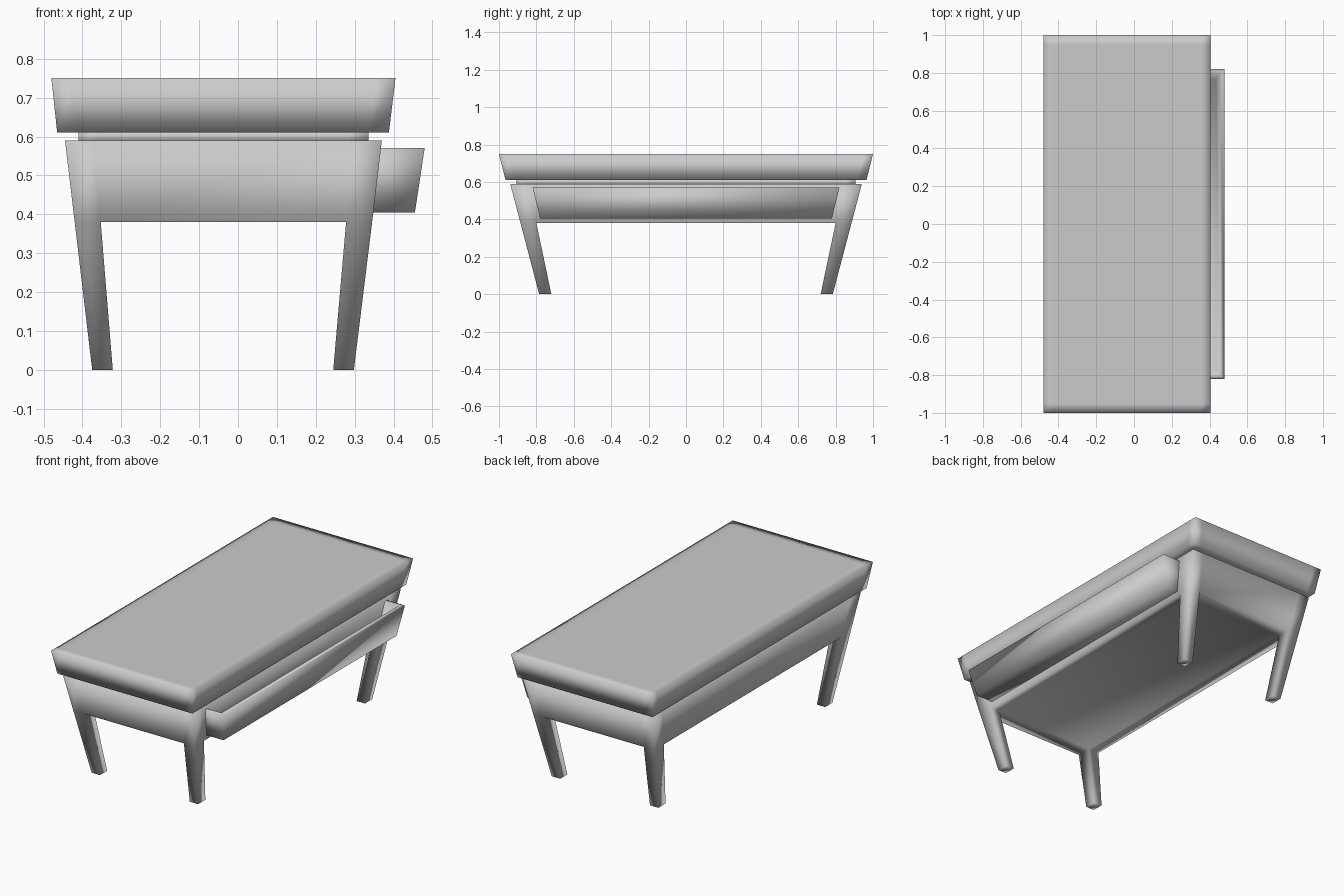
import bpy, bmesh

if "Cube" in bpy.data.objects:
    bpy.data.objects.remove(bpy.data.objects["Cube"])


def finish(name, bm):
    bmesh.ops.remove_doubles(bm, verts=bm.verts, dist=1e-5)
    bmesh.ops.recalc_face_normals(bm, faces=bm.faces)
    for f in bm.faces:
        f.smooth = True
    me = bpy.data.meshes.new(name)
    bm.to_mesh(me)
    bm.free()
    ob = bpy.data.objects.new(name, me)
    bpy.context.collection.objects.link(ob)


def quad(bm, pts):
    bm.faces.new([bm.verts.new(p) for p in pts])


# border cells of a 4x4 grid, walked anticlockwise
RING = [(0, 0), (1, 0), (2, 0), (3, 0), (3, 1), (3, 2),
        (3, 3), (2, 3), (1, 3), (0, 3), (0, 2), (0, 1)]


def level(x0, x1, y, z, ix, iy):
    """Grid lines of one level: outer edges plus lines inset by ix, iy."""
    return (x0, x0 + ix, x1 - ix, x1), (-y, -y + iy, y - iy, y), z


def pt(lv, i, j):
    return lv[0][i], lv[1][j], lv[2]


def walls(bm, a, b):
    for k in range(12):
        p, q = RING[k], RING[(k + 1) % 12]
        quad(bm, [pt(a, *p), pt(a, *q), pt(b, *q), pt(b, *p)])


def cell(bm, lv, i, j):
    quad(bm, [pt(lv, i, j), pt(lv, i + 1, j), pt(lv, i + 1, j + 1), pt(lv, i, j + 1)])


def cap(bm, lv, corners=True):
    for i in range(3):
        for j in range(3):
            if corners or i == 1 or j == 1:
                cell(bm, lv, i, j)


# flared slab top
def slab(name, low, high):
    bm = bmesh.new()
    walls(bm, low, high)
    cap(bm, low)
    cap(bm, high)
    finish(name, bm)


slab("tabletop", level(-0.465, 0.388, 0.965, 0.61, 0.05, 0.05),
     level(-0.48, 0.405, 1.0, 0.75, 0.05, 0.05))

# recessed band under the top
slab("neck", level(-0.41, 0.335, 0.905, 0.585, 0.05, 0.05),
     level(-0.41, 0.335, 0.905, 0.615, 0.05, 0.05))

# apron with the four tapered legs drawn out of its corner cells
bm = bmesh.new()
rim = level(-0.445, 0.37, 0.94, 0.59, 0.07, 0.09)
base = level(-0.42, 0.345, 0.885, 0.38, 0.067, 0.085)
foot = level(-0.375, 0.298, 0.785, 0.0, 0.053, 0.065)
walls(bm, base, rim)
cap(bm, rim)
cap(bm, base, corners=False)
for i in (0, 2):
    for j in (0, 2):
        cell(bm, foot, i, j)
        loop = [(i, j), (i + 1, j), (i + 1, j + 1), (i, j + 1)]
        for k in range(4):
            p, q = loop[k], loop[(k + 1) % 4]
            quad(bm, [pt(base, *p), pt(base, *q), pt(foot, *q), pt(foot, *p)])
finish("apron_and_legs", bm)


# open-topped flared drawer, pulled out on the right side
def rect(x0, x1, y, z):
    return [(x0, -y, z), (x1, -y, z), (x1, y, z), (x0, y, z)]


bm = bmesh.new()
loops = [rect(0.29, 0.455, 0.78, 0.405), rect(0.29, 0.48, 0.82, 0.57),
         rect(0.31, 0.455, 0.80, 0.57), rect(0.31, 0.435, 0.765, 0.425)]
for a, b in zip(loops, loops[1:]):
    for k in range(4):
        n = (k + 1) % 4
        quad(bm, [a[k], a[n], b[n], b[k]])
quad(bm, loops[0])
quad(bm, loops[-1])
finish("drawer", bm)
